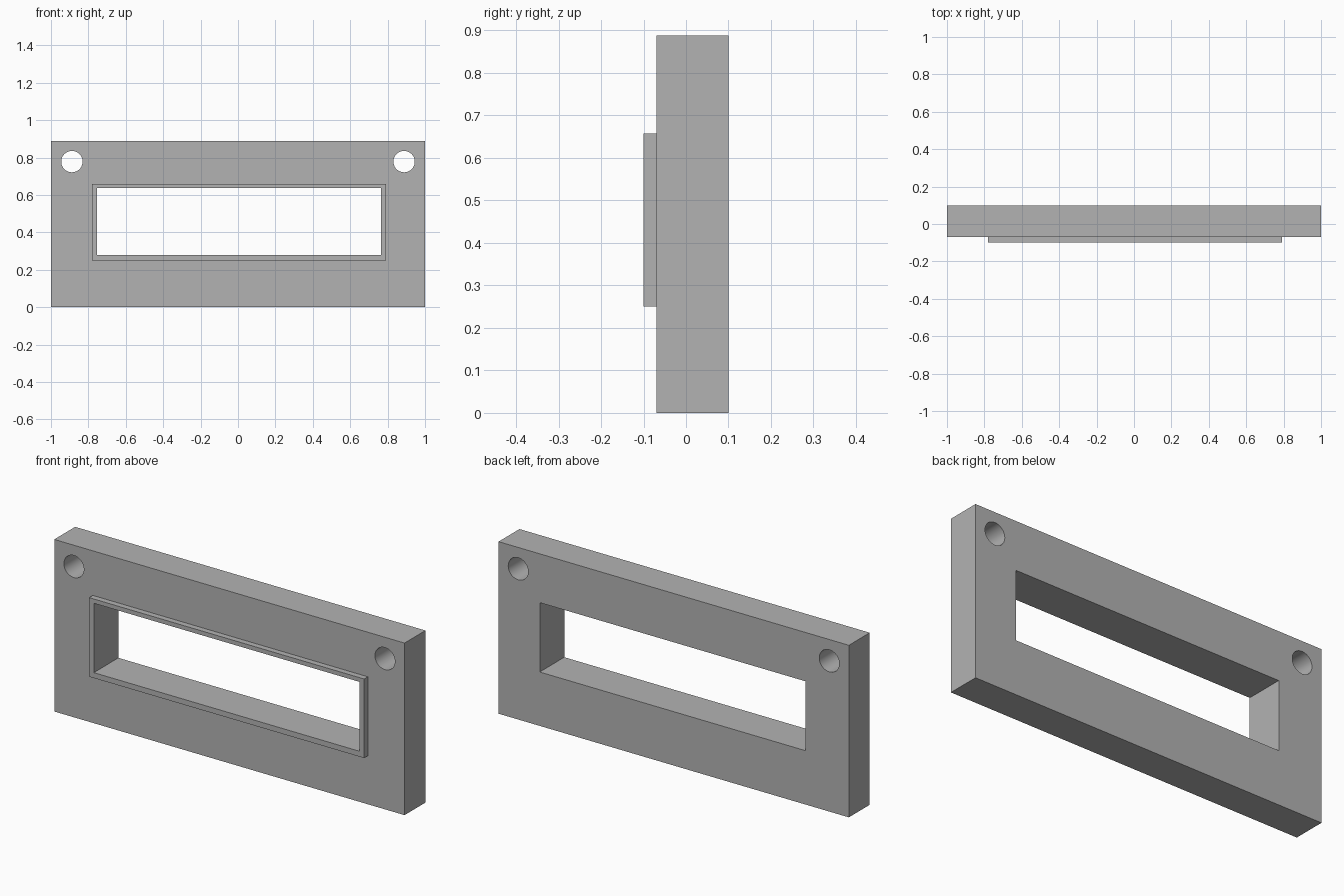
import bpy
from math import radians

old = bpy.data.objects.get("Cube")
if old:
    bpy.data.objects.remove(old, do_unlink=True)

grey = bpy.data.materials.new("plain_grey")
grey.use_nodes = True
colour = (0.45, 0.45, 0.45, 1)
grey.diffuse_color = colour
grey.node_tree.nodes["Principled BSDF"].inputs["Base Color"].default_value = colour


def box(name, low, high):
    """Axis-aligned box between two corners."""
    centre = [(a + b) / 2 for a, b in zip(low, high)]
    bpy.ops.mesh.primitive_cube_add(size=1, location=centre)
    ob = bpy.context.object
    ob.name = name
    ob.scale = [b - a for a, b in zip(low, high)]
    bpy.ops.object.transform_apply(location=True, rotation=True, scale=True)
    ob.data.materials.append(grey)
    return ob


def combine(target, tool, operation):
    """Apply a boolean and discard the tool object."""
    bpy.context.view_layer.objects.active = target
    mod = target.modifiers.new(operation.lower(), 'BOOLEAN')
    mod.operation = operation
    mod.solver = 'EXACT'
    mod.object = tool
    bpy.ops.object.modifier_apply(modifier=mod.name)
    bpy.data.objects.remove(tool, do_unlink=True)


# Main plate with the raised lip around the window
plate = box("bezel_plate", (-1, -0.07, 0), (1, 0.1, 0.888))
lip = box("window_lip", (-0.78, -0.1, 0.25), (0.79, 0, 0.658))
combine(plate, lip, 'UNION')

# Window through plate and lip
window = box("window_cutter", (-0.753, -0.3, 0.278), (0.765, 0.3, 0.636))
combine(plate, window, 'DIFFERENCE')

# Mounting holes in the upper corners
for side in (-1, 1):
    bpy.ops.mesh.primitive_cylinder_add(
        vertices=64, radius=0.057, depth=0.6,
        location=(side * 0.888, 0, 0.778), rotation=(radians(90), 0, 0))
    hole = bpy.context.object
    hole.name = "hole_cutter"
    hole.data.materials.append(grey)
    combine(plate, hole, 'DIFFERENCE')

# Smooth hole walls, crisp edges elsewhere
bpy.ops.object.select_all(action='DESELECT')
plate.select_set(True)
bpy.context.view_layer.objects.active = plate
bpy.ops.object.shade_smooth_by_angle(angle=radians(30))
